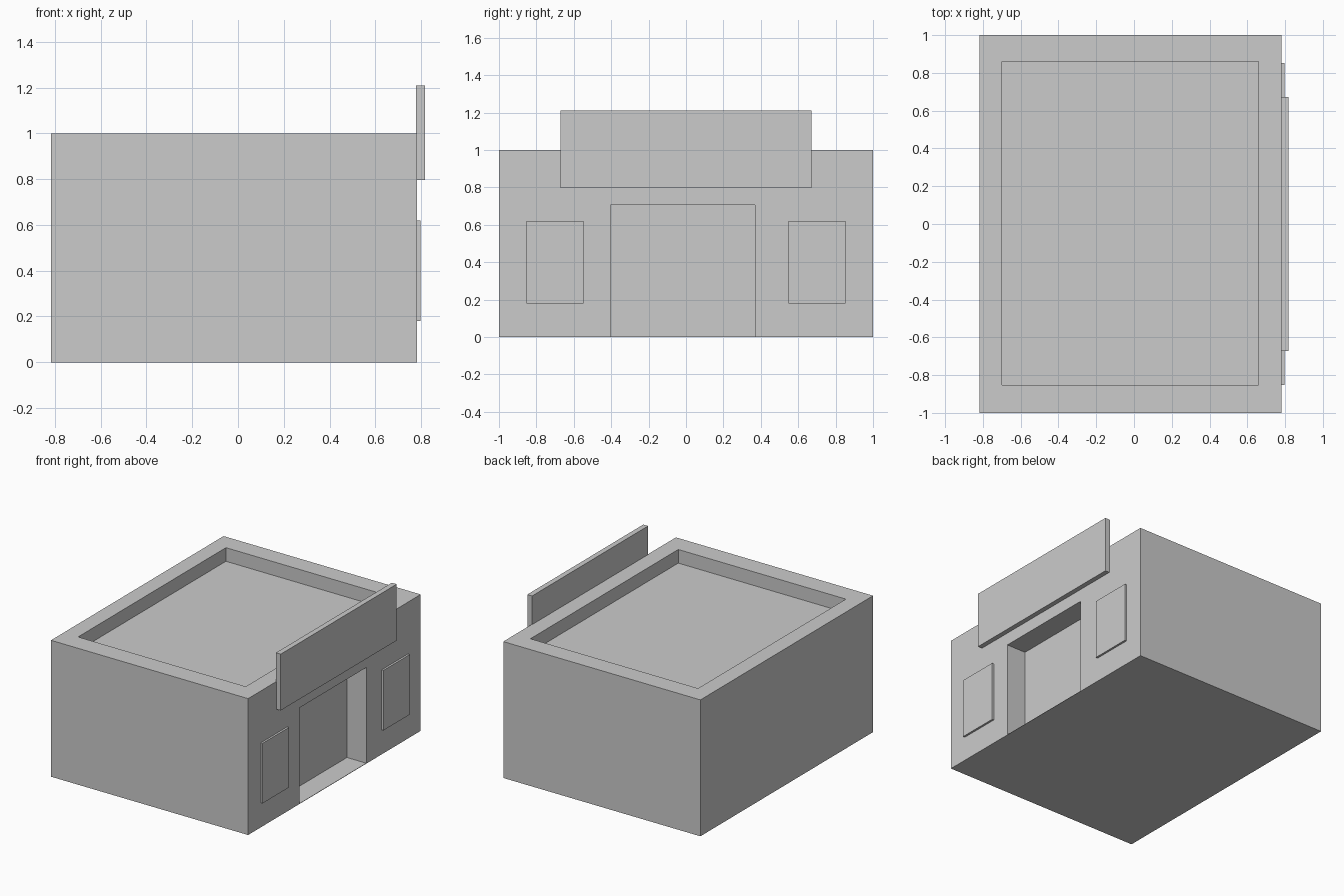
import bpy

if "Cube" in bpy.data.objects:
    bpy.data.objects.remove(bpy.data.objects["Cube"])


def box(name, x, y, z):
    """Box from (min, max) ranges on each axis."""
    bpy.ops.mesh.primitive_cube_add(
        size=1, location=[(a + b) / 2 for a, b in (x, y, z)])
    ob = bpy.context.object
    ob.name = name
    ob.scale = [b - a for a, b in (x, y, z)]
    bpy.ops.object.transform_apply(location=False, rotation=False, scale=True)
    return ob


def carve(target, cutter):
    """Subtract the cutter from the target and discard it."""
    mod = target.modifiers.new("carve", 'BOOLEAN')
    mod.operation = 'DIFFERENCE'
    mod.solver = 'EXACT'
    mod.object = cutter
    bpy.ops.object.select_all(action='DESELECT')
    target.select_set(True)
    bpy.context.view_layer.objects.active = target
    bpy.ops.object.modifier_apply(modifier=mod.name)
    bpy.data.objects.remove(cutter, do_unlink=True)


FRONT = 0.782  # plane of the shop front wall

# Main building block
building = box("building", (-0.817, FRONT), (-1, 1), (0, 1))

# Sunken flat roof behind a parapet
carve(building, box("roof_cutter", (-0.70, 0.66), (-0.853, 0.86), (0.9, 1.2)))

# Recessed doorway with a thin threshold left at the ground
carve(building, box("door_cutter", (0.625, 1.0), (-0.405, 0.37), (0.003, 0.705)))

# Raised window panels either side of the door
for side, name in ((-1, "window_left"), (1, "window_right")):
    y = sorted((side * 0.547, side * 0.853))
    box(name, (FRONT - 0.005, 0.797), y, (0.18, 0.62))

# Sign board standing above the roof line
box("sign_board", (0.778, 0.817), (-0.672, 0.672), (0.797, 1.21))
